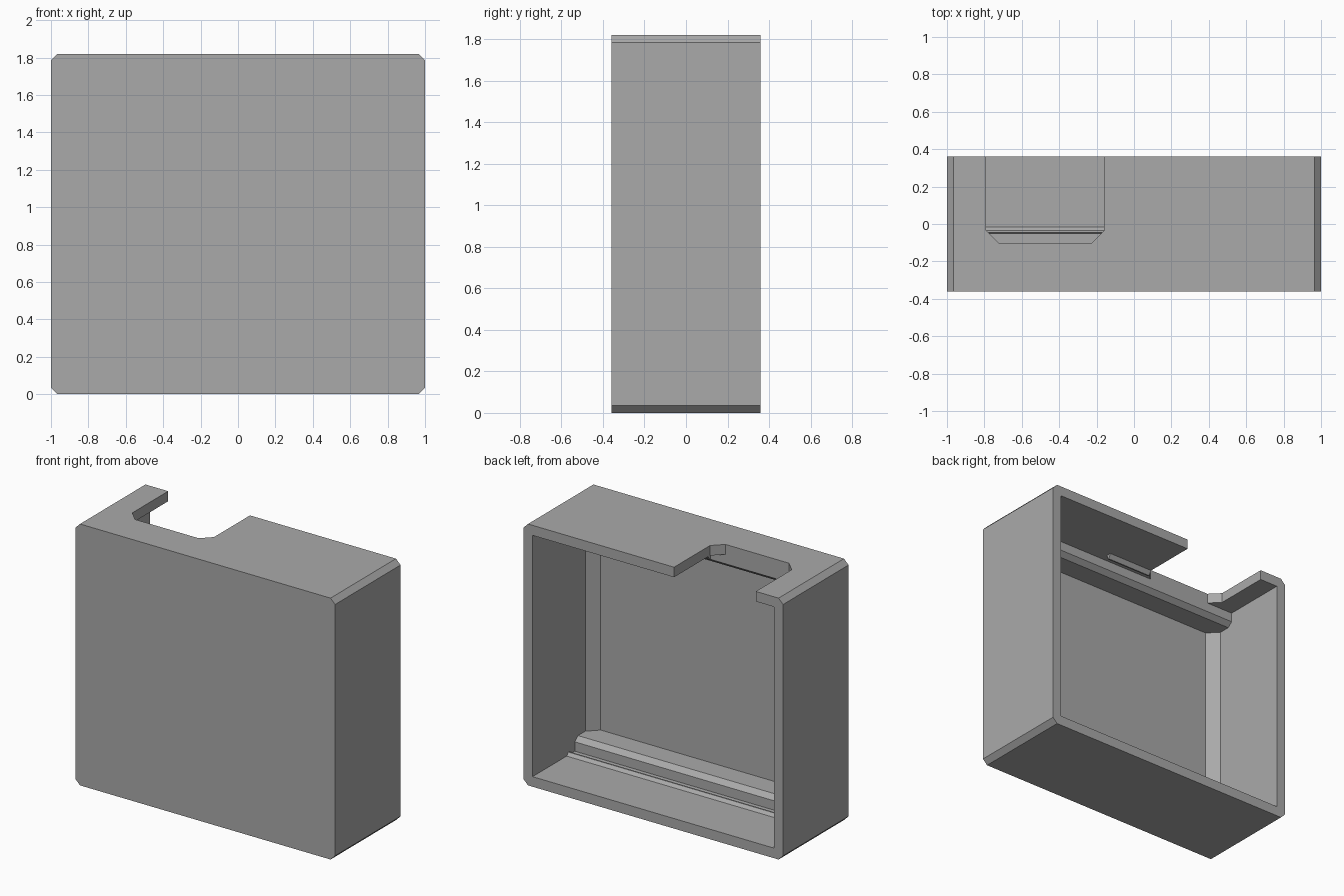
import bpy
import bmesh
from mathutils import Vector

if "Cube" in bpy.data.objects:
    bpy.data.objects.remove(bpy.data.objects["Cube"])

W, D, H = 1.0, 0.36, 1.82      # half width, half depth, height
T = 0.07                       # wall thickness
IN_X, IN_Y = W - T, -D + T     # inner side wall and inner front panel
C = 0.035                      # outer corner chamfer

grey = bpy.data.materials.new("plain grey")
grey.diffuse_color = (0.4, 0.4, 0.4, 1)
grey.use_nodes = True
grey.node_tree.nodes["Principled BSDF"].inputs["Base Color"].default_value = grey.diffuse_color


def prism(name, profile, axis, start, end):
    """Extrude a 2D profile along an axis; the profile uses the other two axes in order."""
    def place(p, t):
        c = list(p)
        c.insert(axis, t)
        return Vector(c)
    bm = bmesh.new()
    face = bm.faces.new([bm.verts.new(place(p, start)) for p in profile])
    new = bmesh.ops.extrude_face_region(bm, geom=[face])["geom"]
    shift = place((0, 0), end - start)
    bmesh.ops.translate(bm, vec=shift, verts=[g for g in new if isinstance(g, bmesh.types.BMVert)])
    bmesh.ops.recalc_face_normals(bm, faces=bm.faces)
    mesh = bpy.data.meshes.new(name)
    bm.to_mesh(mesh)
    bm.free()
    mesh.materials.append(grey)
    obj = bpy.data.objects.new(name, mesh)
    bpy.context.collection.objects.link(obj)
    return obj


def cut(target, cutter):
    """Subtract the cutter from the target and delete it."""
    mod = target.modifiers.new("cut", "BOOLEAN")
    mod.operation = "DIFFERENCE"
    mod.solver = "EXACT"
    mod.object = cutter
    bpy.context.view_layer.objects.active = target
    bpy.ops.object.modifier_apply(modifier=mod.name)
    bpy.data.objects.remove(cutter)


# Outer case with chamfered corners
case = prism("case", [(-W + C, 0), (W - C, 0), (W, C), (W, H - C),
                      (W - C, H), (-W + C, H), (-W, H - C), (-W, C)], 1, -D, D)

# Cavity open at the back, with angled corners beside the front panel
cut(case, prism("cavity_cutter", [(-IN_X, 0.5), (-IN_X, IN_Y + T), (-IN_X + T, IN_Y),
                                  (IN_X - T, IN_Y), (IN_X, IN_Y + T), (IN_X, 0.5)], 2, T, H - T))

# Notch in the top wall
cut(case, prism("notch_cutter", [(-0.79, 0.5), (-0.79, -0.035), (-0.72, -0.105),
                                 (-0.23, -0.105), (-0.16, -0.035), (-0.16, 0.5)], 2, H - 0.12, H + 0.1))

# Chamfered ribs and small catches, along the floor and mirrored under the top wall
rib = [(IN_Y, T), (-0.105, T), (-0.105, 0.135), (-0.14, 0.165), (IN_Y, 0.165)]


def catch(h):
    return [(-0.015, T), (-0.035, T + h), (-0.045, T + h), (-0.05, T)]


def flip(profile):
    return [(y, H - z) for y, z in profile]


prism("bottom_rib", rib, 0, -IN_X, IN_X)
prism("top_rib", flip(rib), 0, -IN_X, IN_X)
prism("bottom_catch", catch(0.02), 0, -IN_X, IN_X)
prism("top_catch", flip(catch(0.03)), 0, -0.16, 0.19)
